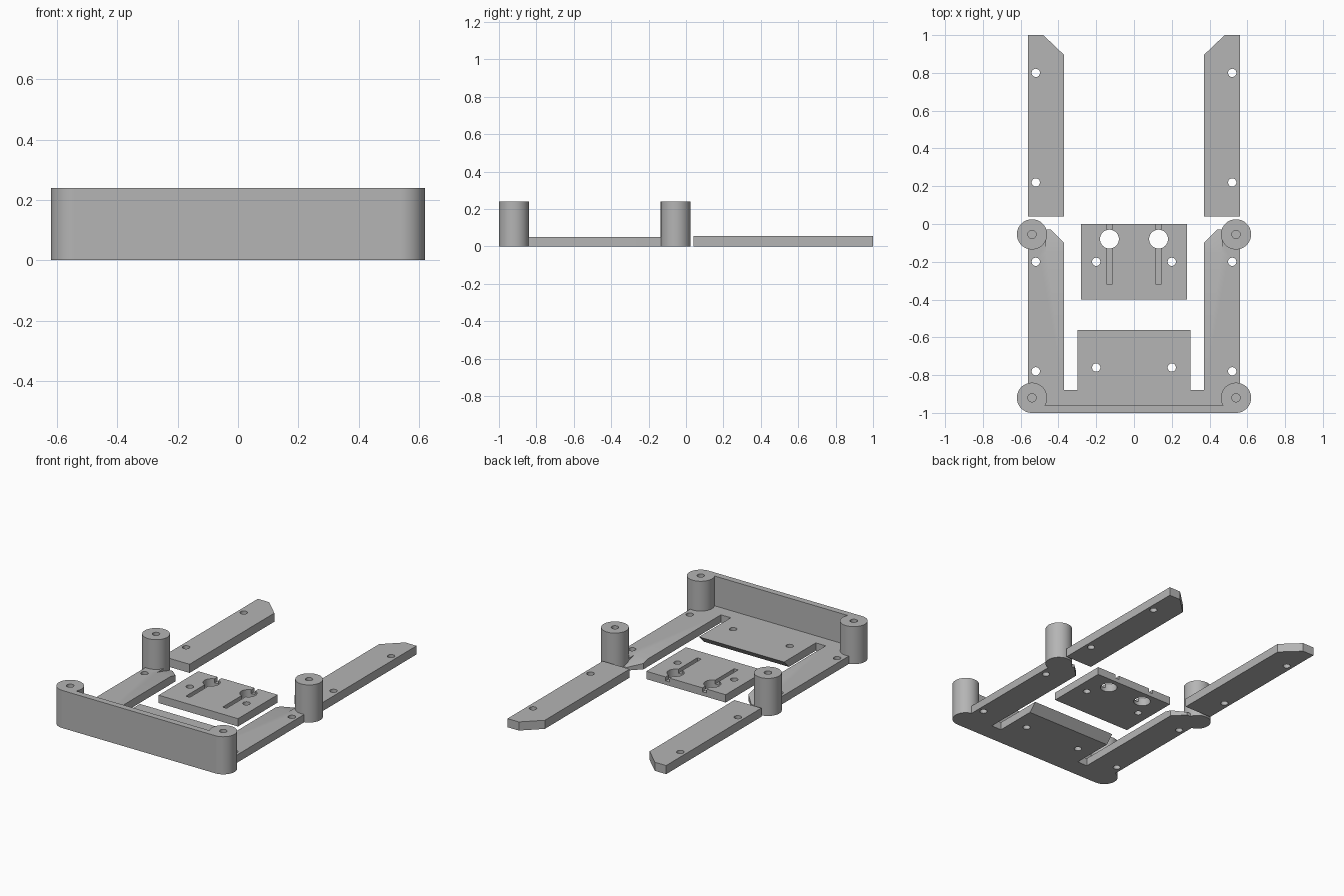
import bpy, bmesh, math
from mathutils import Vector

cube = bpy.data.objects.get("Cube")
if cube:
    bpy.data.objects.remove(cube, do_unlink=True)

grey = bpy.data.materials.new("plain grey")
grey.use_nodes = True
colour = (0.46, 0.46, 0.46, 1)
grey.diffuse_color = colour
grey.node_tree.nodes["Principled BSDF"].inputs["Base Color"].default_value = colour

HOLE = 0.022
THICK = 0.05
POST_H = 0.24


def finish(name, bm):
    bmesh.ops.recalc_face_normals(bm, faces=bm.faces)
    mesh = bpy.data.meshes.new(name)
    bm.to_mesh(mesh)
    bm.free()
    mesh.materials.append(grey)
    ob = bpy.data.objects.new(name, mesh)
    bpy.context.collection.objects.link(ob)
    return ob


def prism(name, points, push):
    """Extrude a flat outline of 3D points along the push vector."""
    bm = bmesh.new()
    face = bm.faces.new([bm.verts.new(p) for p in points])
    out = bmesh.ops.extrude_face_region(bm, geom=[face])
    moved = [v for v in out["geom"] if isinstance(v, bmesh.types.BMVert)]
    bmesh.ops.translate(bm, verts=moved, vec=Vector(push))
    return finish(name, bm)


def plate(name, outline, z0, z1):
    return prism(name, [(x, y, z0) for x, y in outline], (0, 0, z1 - z0))


def box(name, x0, x1, y0, y1, z0, z1):
    return plate(name, [(x0, y0), (x1, y0), (x1, y1), (x0, y1)], z0, z1)


def cylinder(name, x, y, r, z0, z1, n=32):
    ring = [(x + r * math.cos(i * math.tau / n), y + r * math.sin(i * math.tau / n))
            for i in range(n)]
    return plate(name, ring, z0, z1)


def combine(ob, others, operation):
    """Apply a boolean with each helper, then remove the helper."""
    for other in others:
        mod = ob.modifiers.new("boolean", 'BOOLEAN')
        mod.operation, mod.solver, mod.object = operation, 'EXACT', other
        deps = bpy.context.evaluated_depsgraph_get()
        mesh = bpy.data.meshes.new_from_object(ob.evaluated_get(deps))
        ob.modifiers.clear()
        ob.data = mesh
        bpy.data.objects.remove(other, do_unlink=True)


def through_hole(x, y, r=HOLE):
    return cylinder("hole_cutter", x, y, r, -0.1, 0.1)


def smooth(ob):
    bpy.ops.object.select_all(action='DESELECT')
    ob.select_set(True)
    bpy.context.view_layer.objects.active = ob
    bpy.ops.object.shade_smooth_by_angle(angle=math.radians(30))


# Front frame: crossbar, tab and two arms in one outline
half = [(0.30, -0.56), (0.30, -0.88), (0.37, -0.88), (0.37, -0.10), (0.44, -0.03),
        (0.56, -0.03), (0.56, -0.92), (0.54, -0.998)]
frame = plate("front_frame", half + [(-x, y) for x, y in reversed(half)], 0, THICK)

# Undercut along the back edge of the tab
cuts = [prism("tab_undercut", [(-0.35, -0.615, -0.005), (-0.35, -0.5, -0.005),
                               (-0.35, -0.5, 0.11)], (0.7, 0, 0))]
for s in (-1, 1):
    cuts += [through_hole(s * x, y) for x, y in
             ((0.52, -0.2), (0.52, -0.78), (0.2, -0.76))]
    # Sloping recess at the tip of each arm
    cuts.append(prism("tip_recess", [(s * 0.35, -0.15, THICK), (s * 0.35, -0.01, 0.015),
                                     (s * 0.35, -0.01, 0.1), (s * 0.35, -0.15, 0.1)],
                      (s * 0.115, 0, 0)))
combine(frame, cuts, 'DIFFERENCE')
smooth(frame)

# Upright wall across the front
box("front_wall", -0.54, 0.54, -1, -0.96, 0, POST_H)

# Corner posts with blind screw holes
for side, s in (("right", -1), ("left", 1)):
    for end, y in (("front", -0.92), ("back", -0.06 + 0.005)):
        post = cylinder(f"{end}_{side}_post", s * 0.54, y, 0.08, 0, POST_H, 64)
        combine(post, [cylinder("screw_cutter", s * 0.54, y, HOLE, 0.1, 0.3)], 'DIFFERENCE')
        smooth(post)

    # Separate rear arms with a chamfered inner corner
    outline = [(0.37, 0.04), (0.56, 0.04), (0.56, 1), (0.48, 1), (0.37, 0.895)]
    arm = plate(f"rear_{side}_arm", [(s * x, y) for x, y in outline], 0, 0.055)
    combine(arm, [through_hole(s * 0.52, y) for y in (0.22, 0.8)], 'DIFFERENCE')
    smooth(arm)

# Loose mounting plate with keyhole slots
mount = box("mounting_plate", -0.28, 0.28, -0.4, 0, 0, THICK)
cuts = []
for s in (-1, 1):
    cuts += [through_hole(s * 0.2, -0.2), through_hole(s * 0.13, -0.08, 0.05),
             box("slot_cutter", s * 0.13 - 0.014, s * 0.13 + 0.014, -0.32, 0.1, 0.025, 0.1)]
combine(mount, cuts, 'DIFFERENCE')
smooth(mount)
